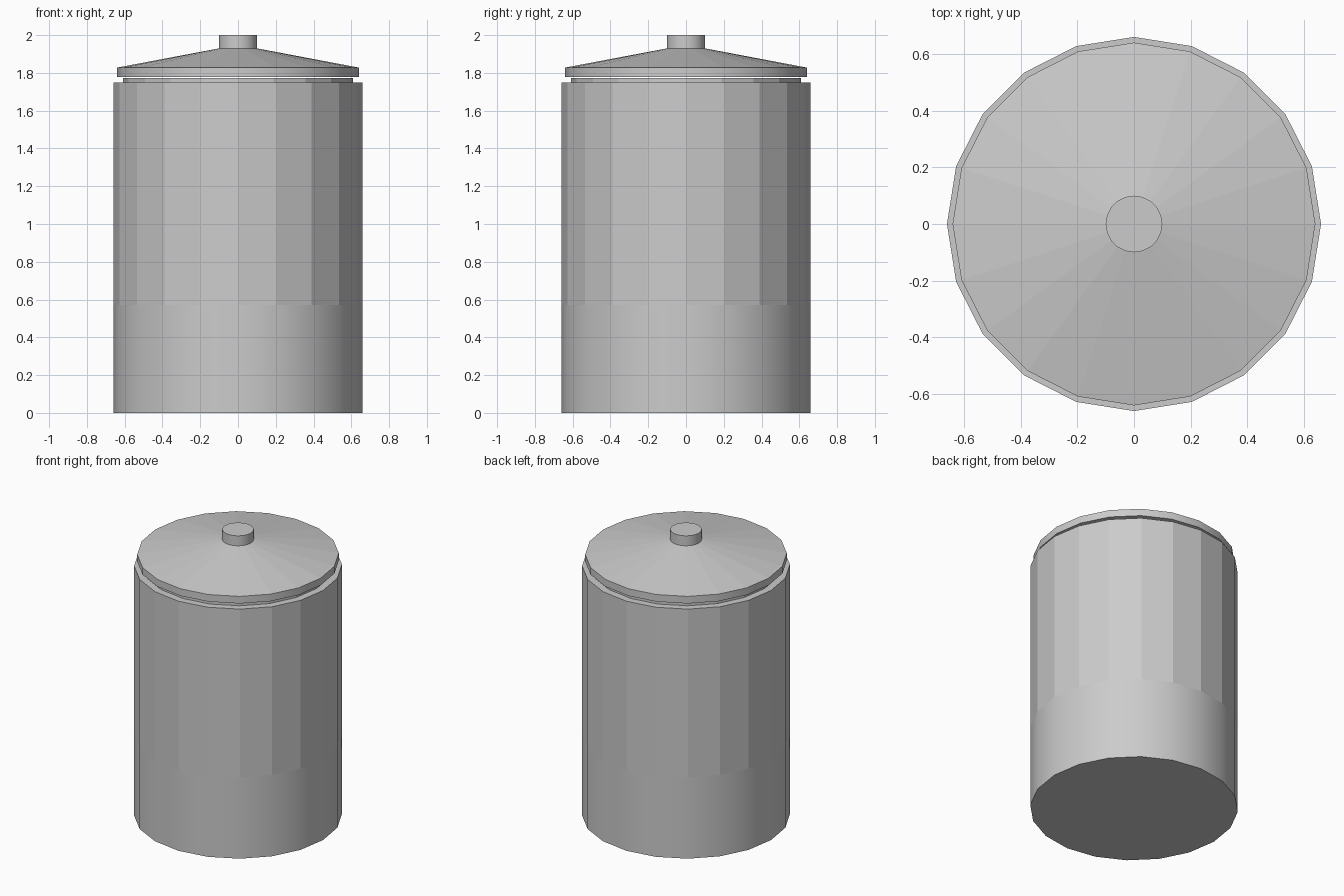
import bpy, bmesh
from math import cos, sin, pi, radians

if "Cube" in bpy.data.objects:
    bpy.data.objects.remove(bpy.data.objects["Cube"])

SIDES = 20


def lathe(name, profile, smooth_bands=()):
    """Revolve (radius, z) points into a closed 20-sided solid."""
    bm = bmesh.new()
    rings = [[bm.verts.new((r * cos(2 * pi * i / SIDES), r * sin(2 * pi * i / SIDES), z))
              for i in range(SIDES)] for r, z in profile]
    for b in range(len(rings) - 1):
        lo, hi = rings[b], rings[b + 1]
        for i in range(SIDES):
            j = (i + 1) % SIDES
            face = bm.faces.new((lo[i], lo[j], hi[j], hi[i]))
            face.smooth = b in smooth_bands
    bm.faces.new(rings[0][::-1])
    bm.faces.new(rings[-1])
    # keep hard corners between bands
    for e in bm.edges:
        if e.calc_face_angle(0) > radians(30):
            e.smooth = False
        # cone band meets nothing smoothly
    bmesh.ops.recalc_face_normals(bm, faces=bm.faces)
    mesh = bpy.data.meshes.new(name)
    bm.to_mesh(mesh)
    bm.free()
    obj = bpy.data.objects.new(name, mesh)
    bpy.context.collection.objects.link(obj)
    return obj


# Drum body: smooth lower band, faceted upper band, stepped neck under the lid
lathe("drum_body", [(0.66, 0), (0.66, 0.57), (0.66, 1.748), (0.61, 1.748), (0.61, 1.772)],
      smooth_bands={0})

# Lid: short smooth rim and a shallow faceted cone
lathe("lid", [(0.64, 1.778), (0.64, 1.828), (0.10, 1.93)], smooth_bands={0})

# Knob on top of the lid
lathe("lid_knob", [(0.10, 1.93), (0.10, 2.0)], smooth_bands={0})
